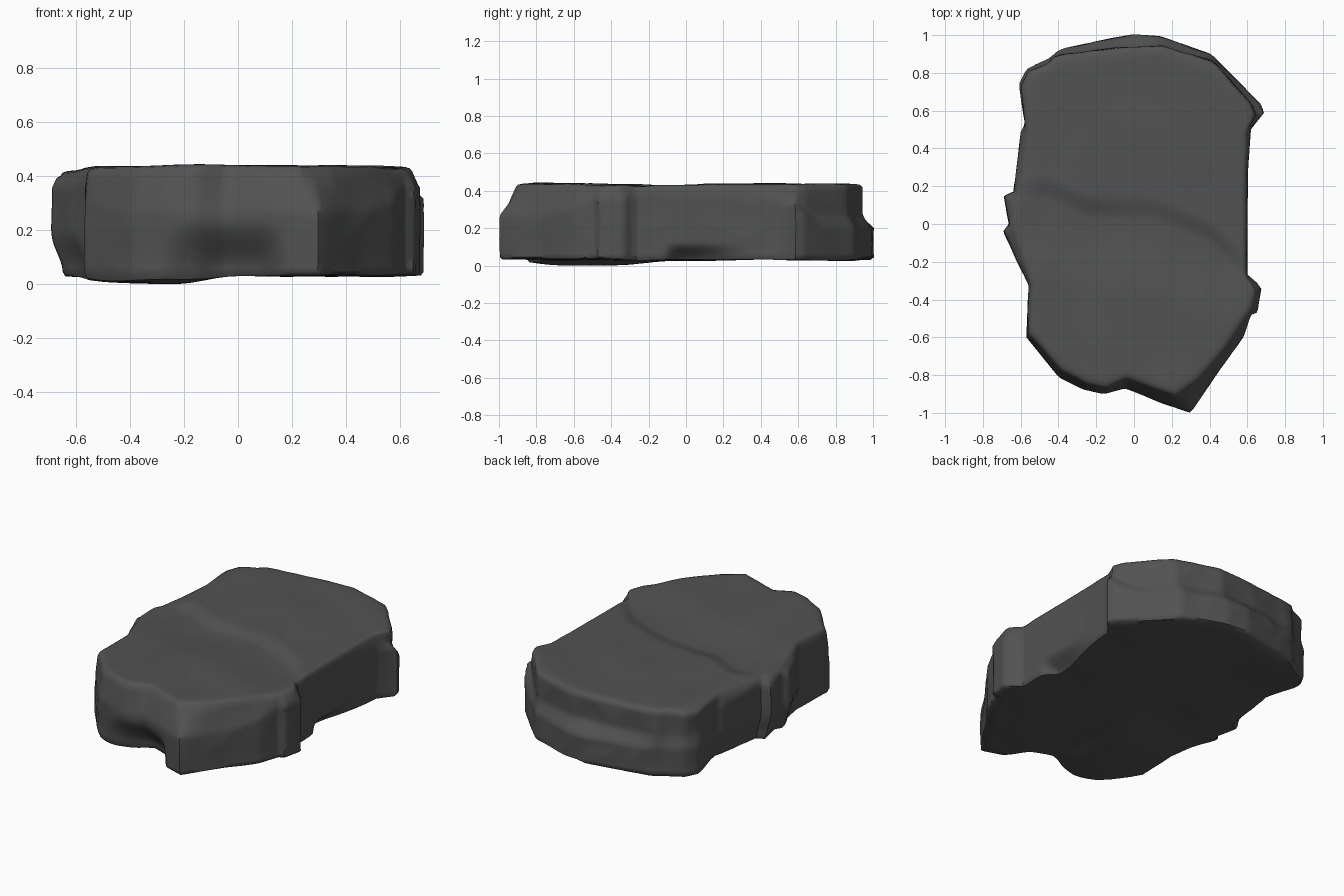
import bpy, bmesh, math
from mathutils import Vector, noise

if "Cube" in bpy.data.objects:
    bpy.data.objects.remove(bpy.data.objects["Cube"])

N = 240          # points around each ring
# widest outline of the slab, seen from above
BODY = [(.30, -1), (.45, -.78), (.58, -.60), (.62, -.48), (.655, -.47), (.675, -.34), (.65, -.31),
        (.60, -.285), (.60, 0), (.605, .3), (.62, .51), (.69, .58), (.675, .63), (.54, .77),
        (.41, .90), (.14, .995), (0, 1.005), (-.12, .985), (-.40, .925), (-.46, .875), (-.57, .82),
        (-.61, .74), (-.58, .53), (-.60, .49), (-.64, .17), (-.69, .15), (-.665, 0), (-.695, -.04),
        (-.62, -.2), (-.56, -.33), (-.57, -.6), (-.40, -.81), (-.27, -.88), (-.16, -.90),
        (-.05, -.875), (.14, -.95)]
# outline of the upper edge
CROWN = [(.22, -.91), (.34, -.83), (.48, -.67), (.57, -.53), (.62, -.46), (.65, -.36), (.62, -.31),
         (.595, -.28), (.595, .2), (.605, .5), (.645, .58), (.62, .64), (.42, .865), (.15, .945),
         (-.1, .935), (-.42, .895), (-.47, .845), (-.56, .81), (-.60, .73), (-.575, .5),
         (-.63, .15), (-.66, .1), (-.66, -.03), (-.55, -.33), (-.56, -.58), (-.38, -.78),
         (-.25, -.85), (-.15, -.87), (-.04, -.82), (.1, -.87)]
# course of the step across the top
STEP = [(-.8, .17), (-.45, .20), (-.25, .10), (.1, .09), (.4, -.03), (.6, -.22), (.8, -.4)]


def smooth(a, b, v):
    t = min(1, max(0, (v - a) / (b - a)))
    return t * t * (3 - 2 * t)


def ring_of(points):
    """Resample an outline at N equal angles around the centre."""
    out = []
    for i in range(N):
        a = 2 * math.pi * i / N
        dx, dy = math.cos(a), math.sin(a)
        best = 0
        for (x0, y0), (x1, y1) in zip(points, points[1:] + points[:1]):
            s0, s1 = dx * y0 - dy * x0, dx * y1 - dy * x1
            if s0 * s1 <= 0 and s0 != s1:
                t = s0 / (s0 - s1)
                best = max(best, (x0 + t * (x1 - x0)) * dx + (y0 + t * (y1 - y0)) * dy)
        out.append(Vector((dx * best, dy * best, 0)))
    return out


def top_height(x, y):
    for (x0, y0), (x1, y1) in zip(STEP, STEP[1:]):
        if x0 <= x <= x1:
            line = y0 + (y1 - y0) * (x - x0) / (x1 - x0)
    d = line - y                                   # positive on the front side
    dip = .026 * smooth(-.06, .07, d) * (1 - smooth(.07, .5, d)) * (1 - smooth(.45, .65, abs(x)))
    left = .02 * smooth(.5, .66, -x)               # left shoulder sits lower
    return .436 - dip - left + .004 * smooth(.5, .9, -y) + .008 * noise.noise((x * 3, y * 3, 0))


def bottom_height(x, y):
    bulge = math.exp(-((x + .35) / .25) ** 4 - ((y + .5) / .33) ** 4)
    return .032 - .03 * bulge + .012 * noise.noise((x * 3, y * 3, 5))


def side_point(body, crown, z):
    """Wall point: straight chamfer in front, upright flanks, low lip at the back."""
    y = body.y
    front, back = smooth(.45, .75, -y), smooth(.5, .75, y)
    lo = .36 * (1 - front - back) + .27 * front + .20 * back
    hi = .42 * (1 - front - back) + .42 * front + .27 * back
    p = body.lerp(crown, min(1, max(0, (z - lo) / (hi - lo))))
    cut = 0
    if y < -.5:                                    # hollow under the front
        cut = .11 * smooth(-.36, -.08, p.x) * (1 - smooth(.09, .18, p.x)) * (1 - smooth(.05, .24, z))
    elif p.x > .4:                                 # hollow under the right side
        cut = .13 * smooth(-.12, -.04, y) * (1 - smooth(0, .4, y)) * (1 - smooth(.03, .12, z))
    # the left flank tucks in toward the floor
    cut += .06 * smooth(.45, .65, -p.x) * smooth(-.5, -.2, y) * (1 - smooth(.04, .2, z)) * (1 - back)
    cut += .012 * abs(noise.noise((p.x * 5, p.y * 5, z * 5)))
    p = p * (1 - cut)
    p.z = z
    return p


body, crown = ring_of(BODY), ring_of(CROWN)
rings = []
# underside, from the centre outward
low = [side_point(b, c, .045) for b, c in zip(body, crown)]
for f in [.985 * k / 14 for k in range(1, 15)]:
    rings.append([Vector((p.x * f, p.y * f, bottom_height(p.x * f, p.y * f))) for p in low])
# side wall
for z in [.045 + .35 * k / 18 for k in range(19)]:
    rings.append([side_point(b, c, z) for b, c in zip(body, crown)])
# rounded rim and top, from the edge inward
rim = [side_point(b, c, .42) for b, c in zip(body, crown)]
for f, drop in [(.998, .017), (.985, .006), (.96, .001)] + [(.93 * k / 26, 0) for k in range(26, 0, -1)]:
    rings.append([Vector((p.x * f, p.y * f, top_height(p.x * f, p.y * f) - drop)) for p in rim])

bm = bmesh.new()
verts = [[bm.verts.new(p) for p in r] for r in rings]
for lo, hi in zip(verts, verts[1:]):
    for i in range(N):
        j = (i + 1) % N
        bm.faces.new((lo[i], lo[j], hi[j], hi[i]))
bm.faces.new(verts[0][::-1])
bm.faces.new(verts[-1])
# stand it exactly on the floor
lowest = min(v.co.z for v in bm.verts)
for v in bm.verts:
    v.co.z -= lowest
bmesh.ops.recalc_face_normals(bm, faces=bm.faces)
mesh = bpy.data.meshes.new("rock_slab")
bm.to_mesh(mesh)
bm.free()

stone = bpy.data.materials.new("dark grey stone")
stone.diffuse_color = (.085, .085, .085, 1)
stone.use_nodes = True
stone.node_tree.nodes["Principled BSDF"].inputs["Base Color"].default_value = stone.diffuse_color
mesh.materials.append(stone)
rock = bpy.data.objects.new("rock_slab", mesh)
bpy.context.collection.objects.link(rock)
bpy.context.view_layer.objects.active = rock
rock.select_set(True)
bpy.ops.object.shade_smooth_by_angle(angle=math.radians(50))
